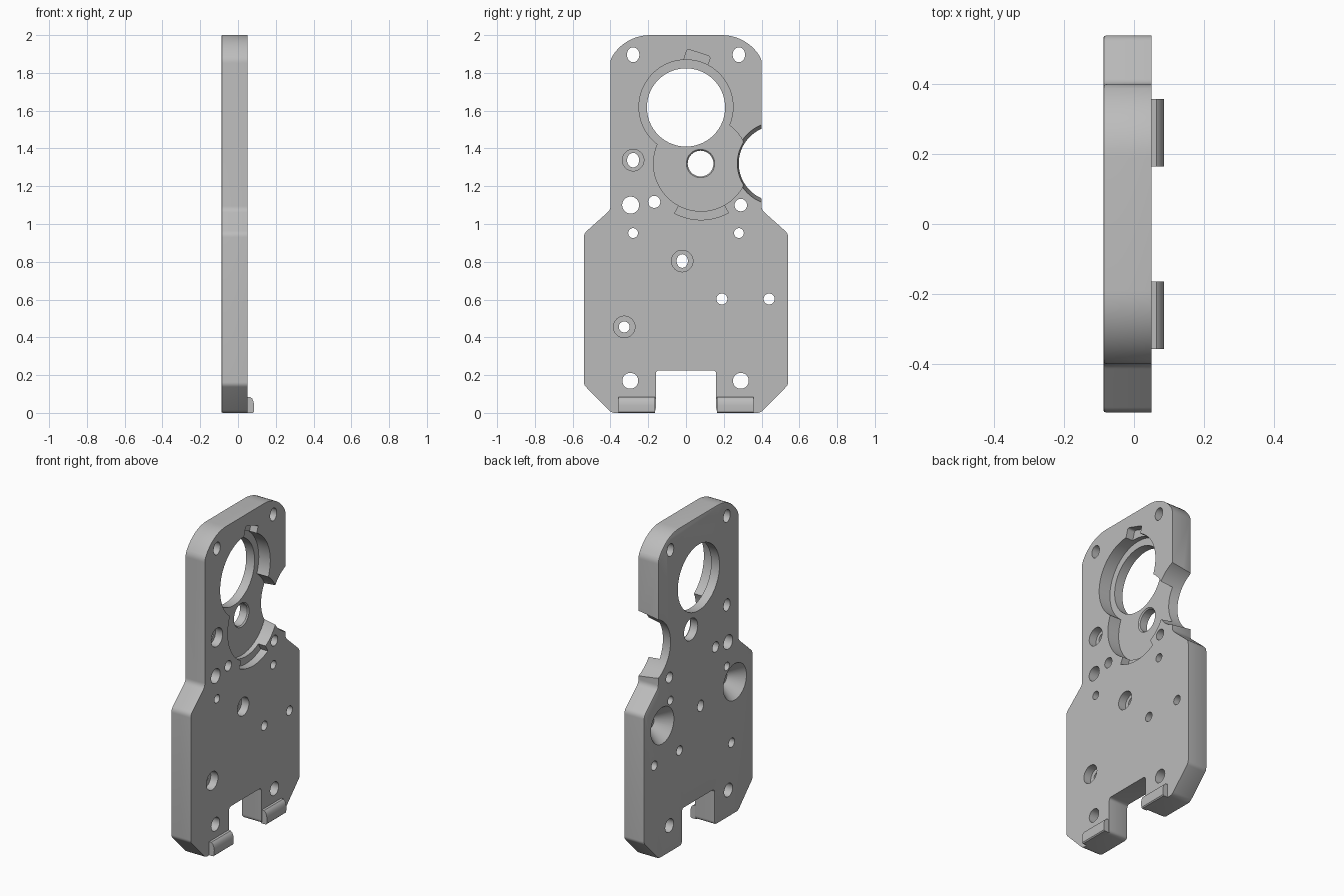
import bpy, bmesh, math
from mathutils import Matrix, Vector

if "Cube" in bpy.data.objects:
    bpy.data.objects.remove(bpy.data.objects["Cube"])

BACK, FACE, FLOOR = -0.088, 0.05, -0.03

grey = bpy.data.materials.new("plain_grey")
grey.use_nodes = True
grey.diffuse_color = (0.5, 0.5, 0.5, 1)
grey.node_tree.nodes["Principled BSDF"].inputs["Base Color"].default_value = grey.diffuse_color


def finish(bm, name):
    bmesh.ops.recalc_face_normals(bm, faces=bm.faces)
    mesh = bpy.data.meshes.new(name)
    bm.to_mesh(mesh)
    bm.free()
    mesh.materials.append(grey)
    obj = bpy.data.objects.new(name, mesh)
    bpy.context.collection.objects.link(obj)
    return obj


def prism(name, points, x0, x1, bevel=0):
    """Extrude a (y, z) outline along x, optionally easing the x0 rim."""
    bm = bmesh.new()
    cap = bm.faces.new([bm.verts.new((x0, y, z)) for y, z in points])
    rim = list(cap.edges)
    new = bmesh.ops.extrude_face_region(bm, geom=[cap], use_keep_orig=True)["geom"]
    for v in new:
        if isinstance(v, bmesh.types.BMVert):
            v.co.x = x1
    bmesh.ops.recalc_face_normals(bm, faces=bm.faces)
    if bevel:
        bmesh.ops.bevel(bm, geom=rim, offset=bevel, segments=2, profile=0.5, affect='EDGES')
    return finish(bm, name)


def cone(name, y, z, r0, r1, x0, x1, tall=1.0, sides=48):
    """Round cutter along x, from radius r0 at x0 to r1 at x1."""
    bm = bmesh.new()
    place = (Matrix.Translation(((x0 + x1) / 2, y, z)) @ Matrix.Diagonal((1, 1, tall, 1))
             @ Matrix.Rotation(math.pi / 2, 4, 'Y'))
    bmesh.ops.create_cone(bm, cap_ends=True, segments=sides, radius1=r0, radius2=r1,
                          depth=x1 - x0, matrix=place)
    return finish(bm, name)


def rounded(corners, steps=5):
    """Round each (y, z, setback) corner of a closed outline."""
    out = []
    for i, (y, z, d) in enumerate(corners):
        p = Vector((y, z))
        if not d:
            out.append(p)
            continue
        a = p + (Vector(corners[i - 1][:2]) - p).normalized() * d
        b = p + (Vector(corners[(i + 1) % len(corners)][:2]) - p).normalized() * d
        for k in range(steps + 1):
            t = k / steps
            out.append(a * (1 - t) ** 2 + p * 2 * t * (1 - t) + b * t * t)
    return out


def arc(cy, cz, r, a0, a1, n):
    return [(cy + r * math.cos(math.radians(a0 + (a1 - a0) * k / n)),
             cz + r * math.sin(math.radians(a0 + (a1 - a0) * k / n))) for k in range(n + 1)]


# Plate outline: right half, then mirrored
half = [(0.16, 0.225, 0.02), (0.16, 0, 0.025), (0.395, 0, 0.02), (0.54, 0.148, 0.015),
        (0.54, 0.95, 0.02), (0.40, 1.075, 0.02), (0.40, 1.872, 0.02)]
half += [(y, z, 0) for y, z in arc(0.19, 1.765, 0.235, 32, 90, 10)]
outline = half + [(-y, z, d) for y, z, d in reversed(half)]
plate = prism("mounting_plate", rounded(outline), BACK, FACE, 0.008)


def cut(cutter):
    mod = plate.modifiers.new("cut", 'BOOLEAN')
    mod.operation, mod.solver, mod.object = 'DIFFERENCE', 'EXACT', cutter
    cutter.hide_render = True
    bpy.context.view_layer.objects.active = plate
    bpy.ops.object.modifier_apply(modifier=mod.name)
    bpy.data.objects.remove(cutter)


# Stepped pockets on the face, with locating slots
cut(cone("upper_pocket", 0, 1.62, 0.249, 0.249, FLOOR, 0.1, sides=96))
cut(cone("lower_pocket", 0.08, 1.32, 0.252, 0.252, FLOOR, 0.1, sides=96))
cut(prism("upper_slot", rounded([(-0.02, 1.84, 0), (0.006, 1.927, 0.015),
                                 (0.13, 1.886, 0.015), (0.10, 1.80, 0)]), 0.0, 0.1))
cut(prism("lower_slot", arc(0.08, 1.32, 0.298, 242, 299, 16) + arc(0.08, 1.32, 0.24, 299, 242, 16),
          0.0, 0.1))

# Large bores and the side notch
cut(cone("main_bore", 0, 1.617, 0.207, 0.207, -0.2, 0.2, sides=96))
cut(cone("shaft_bore", 0.077, 1.32, 0.068, 0.068, -0.2, 0.2))
cut(cone("shaft_chamfer", 0.077, 1.32, 0.066, 0.076, FLOOR - 0.01, FLOOR + 0.001))
cut(cone("side_notch", 0.48, 1.32, 0.199, 0.221, -0.1, 0.06, sides=96))

# Through holes: y, z, radius, height ratio
for y, z, r, tall in [(-0.28, 1.896, 0.033, 1.2), (0.28, 1.896, 0.033, 1.2),
                      (-0.28, 1.338, 0.032, 1.2), (-0.293, 1.10, 0.045, 1),
                      (-0.168, 1.117, 0.032, 1), (0.29, 1.10, 0.033, 1),
                      (-0.28, 0.952, 0.026, 1), (0.28, 0.952, 0.026, 1),
                      (-0.02, 0.804, 0.03, 1.2), (0.19, 0.603, 0.029, 1),
                      (0.44, 0.603, 0.029, 1), (-0.327, 0.455, 0.029, 1),
                      (-0.295, 0.17, 0.042, 1), (0.29, 0.17, 0.042, 1)]:
    cut(cone("hole", y, z, r, r, -0.2, 0.2, tall, 32))

# Counterbores on the face
for y, z in [(-0.28, 1.338), (-0.02, 0.804), (-0.327, 0.455)]:
    cut(cone("counterbore", y, z, 0.057, 0.057, 0.0, 0.1))

# Blind conical countersinks on the back
for y in (-0.36, 0.36):
    cut(cone("countersink", y, 0.825, 0.122, 0.045, BACK - 0.01, 0.0))

# Hooked feet at the bottom of the face
hook = [(0.045, 0), (0.078, 0), (0.084, 0.006), (0.086, 0.04), (0.082, 0.06),
        (0.075, 0.076), (0.065, 0.084), (0.045, 0.085)]
for side, name in ((1, "left_foot"), (-1, "right_foot")):
    bm = bmesh.new()
    rings = [[bm.verts.new((x, side * y, z)) for x, z in hook] for y in (0.165, 0.358)]
    for ring in rings:
        bm.faces.new(ring)
    for i in range(len(hook)):
        j = (i + 1) % len(hook)
        bm.faces.new((rings[0][i], rings[0][j], rings[1][j], rings[1][i]))
    finish(bm, name)

# Smooth the curved walls, keep edges crisp
bpy.ops.object.select_all(action='DESELECT')
for name in ("mounting_plate", "left_foot", "right_foot"):
    bpy.data.objects[name].select_set(True)
bpy.context.view_layer.objects.active = plate
bpy.ops.object.shade_smooth_by_angle(angle=math.radians(30))
